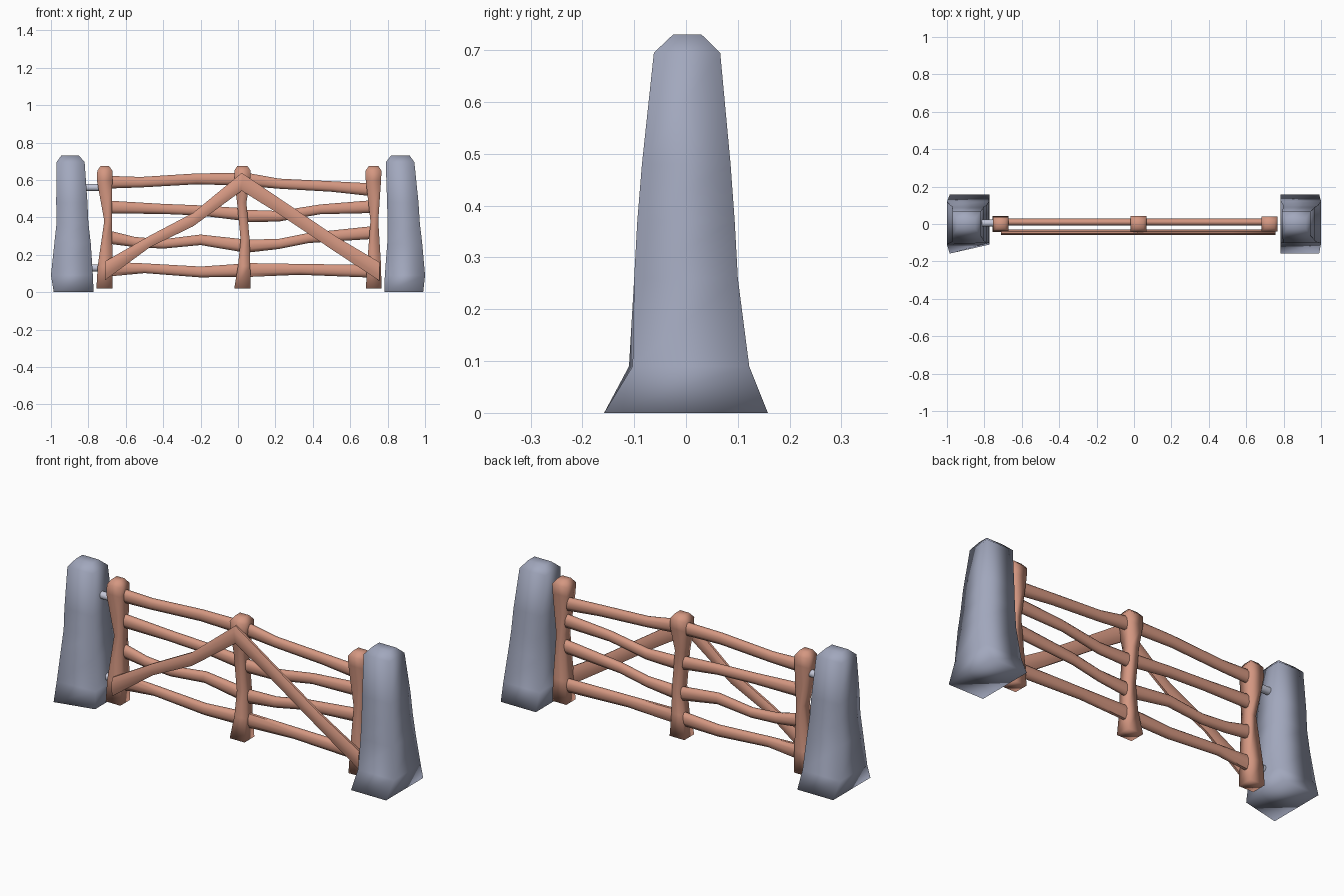
import bpy, bmesh, math


def material(name, rgb):
    m = bpy.data.materials.new(name)
    m.diffuse_color = (*rgb, 1)
    return m


STONE = material("stone", (0.36, 0.39, 0.51))
WOOD = material("wood", (0.66, 0.31, 0.22))
METAL = material("metal", (0.55, 0.57, 0.68))


def loft(name, rings, mat, angle=180):
    """Skin a closed tube through rings of points and cap both ends."""
    bm = bmesh.new()
    loops = [[bm.verts.new(p) for p in ring] for ring in rings]
    n = len(loops[0])
    for a, b in zip(loops, loops[1:]):
        for i in range(n):
            j = (i + 1) % n
            bm.faces.new((a[i], a[j], b[j], b[i]))
    bm.faces.new(loops[0])
    bm.faces.new(loops[-1])
    bmesh.ops.recalc_face_normals(bm, faces=bm.faces)
    mesh = bpy.data.meshes.new(name)
    bm.to_mesh(mesh)
    bm.free()
    mesh.materials.append(mat)
    ob = bpy.data.objects.new(name, mesh)
    bpy.context.collection.objects.link(ob)
    bpy.ops.object.select_all(action='DESELECT')
    bpy.context.view_layer.objects.active = ob
    ob.select_set(True)
    if angle == 180:
        bpy.ops.object.shade_smooth()
    else:
        bpy.ops.object.shade_smooth_by_angle(angle=math.radians(angle))
    return ob


def upright(name, sections, mat):
    """Four-sided post; each section is z, x min, x max, front y, back y, front skew."""
    loft(name, [[(x0, f, z), (x1, f + s, z), (x1, b, z), (x0, b, z)]
                for z, x0, x1, f, b, s in sections], mat)


def pole(name, path, y, half_depth, mat, sides=8):
    """Bar running along x; each path point is x, z, half height."""
    ring = [2 * math.pi * (i + 0.5) / sides for i in range(sides)]
    k = 1 / math.cos(math.pi / sides)
    loft(name, [[(x, y + k * half_depth * math.cos(t), z + k * h * math.sin(t))
                 for t in ring] for x, z, h in path], mat, 60)


# Stone pillars
upright("left_stone_pillar", [
    (0.0, -0.985, -0.772, -0.158, 0.158, 0.048),
    (0.09, -1.0, -0.776, -0.11, 0.12, 0.01),
    (0.26, -0.982, -0.787, -0.1, 0.1, 0),
    (0.37, -0.97, -0.80, -0.094, 0.094, 0),
    (0.48, -0.972, -0.805, -0.085, 0.086, 0),
    (0.695, -0.97, -0.82, -0.062, 0.066, 0),
    (0.73, -0.945, -0.85, -0.025, 0.03, 0)], STONE)
upright("right_stone_pillar", [
    (0.0, 0.782, 0.99, -0.158, 0.158, 0),
    (0.09, 0.785, 1.0, -0.103, 0.122, 0),
    (0.26, 0.798, 0.985, -0.1, 0.1, 0),
    (0.37, 0.80, 0.972, -0.094, 0.094, 0),
    (0.48, 0.797, 0.965, -0.085, 0.086, 0),
    (0.695, 0.79, 0.943, -0.062, 0.066, 0),
    (0.73, 0.818, 0.918, -0.025, 0.03, 0)], STONE)

# Wooden gate uprights: z, x min, x max
stiles = {
    "left_stile": [(0.02, -0.757, -0.67), (0.14, -0.75, -0.67), (0.38, -0.715, -0.675),
                   (0.60, -0.755, -0.672), (0.65, -0.752, -0.672), (0.675, -0.735, -0.69)],
    "middle_stile": [(0.02, -0.02, 0.068), (0.14, 0.0, 0.065), (0.28, 0.014, 0.062),
                     (0.48, -0.005, 0.045), (0.60, -0.02, 0.065), (0.65, -0.02, 0.067),
                     (0.675, -0.003, 0.05)],
    "right_stile": [(0.02, 0.684, 0.767), (0.14, 0.69, 0.765), (0.38, 0.708, 0.75),
                    (0.60, 0.683, 0.765), (0.65, 0.682, 0.767), (0.675, 0.70, 0.75)]}
for name, secs in stiles.items():
    rows = []
    for i, (z, x0, x1) in enumerate(secs):
        d = 0.022 if i == len(secs) - 1 else max(0.03, (x1 - x0) / 2 - 0.002)
        rows.append((z, x0, x1, -d, d, 0))
    upright(name, rows, WOOD)

# Crooked rails, one per bay
rails = [
    [(-0.70, 0.588, 0.034), (-0.52, 0.588, 0.028), (-0.22, 0.606, 0.029), (0.03, 0.604, 0.034)],
    [(0.02, 0.605, 0.036), (0.07, 0.600, 0.034), (0.22, 0.580, 0.027), (0.50, 0.565, 0.028),
     (0.71, 0.548, 0.034)],
    [(-0.70, 0.455, 0.035), (-0.42, 0.446, 0.027), (-0.20, 0.437, 0.027), (0.03, 0.415, 0.034)],
    [(0.02, 0.407, 0.034), (0.22, 0.406, 0.028), (0.44, 0.443, 0.026), (0.71, 0.457, 0.034)],
    [(-0.70, 0.296, 0.036), (-0.55, 0.268, 0.027), (-0.40, 0.258, 0.025), (-0.20, 0.280, 0.028),
     (0.03, 0.248, 0.035)],
    [(0.02, 0.244, 0.036), (0.22, 0.258, 0.027), (0.38, 0.290, 0.027), (0.71, 0.318, 0.034)],
    [(-0.70, 0.123, 0.040), (-0.50, 0.128, 0.026), (-0.20, 0.108, 0.029), (0.03, 0.118, 0.035)],
    [(0.02, 0.118, 0.038), (0.33, 0.122, 0.029), (0.71, 0.112, 0.034)]]
for i, path in enumerate(rails):
    pole(f"rail_{i // 2 + 1}_{'left' if i % 2 == 0 else 'right'}", path, 0.01, 0.019, WOOD)

# Diagonal braces on the front, meeting at the middle upright
pole("left_brace", [(-0.71, 0.115, 0.05), (-0.47, 0.272, 0.031), (-0.24, 0.388, 0.036),
                    (0.02, 0.59, 0.048)], -0.045, 0.015, WOOD)
pole("right_brace", [(0.02, 0.59, 0.048), (0.20, 0.473, 0.043), (0.52, 0.258, 0.042),
                     (0.757, 0.11, 0.05)], -0.045, 0.015, WOOD)

# Hinge pins joining the gate to the left pillar
for z, label in ((0.56, "upper"), (0.13, "lower")):
    pole(f"{label}_hinge_pin", [(-0.84, z, 0.019), (-0.70, z, 0.019)], 0.005, 0.019, METAL, 12)
